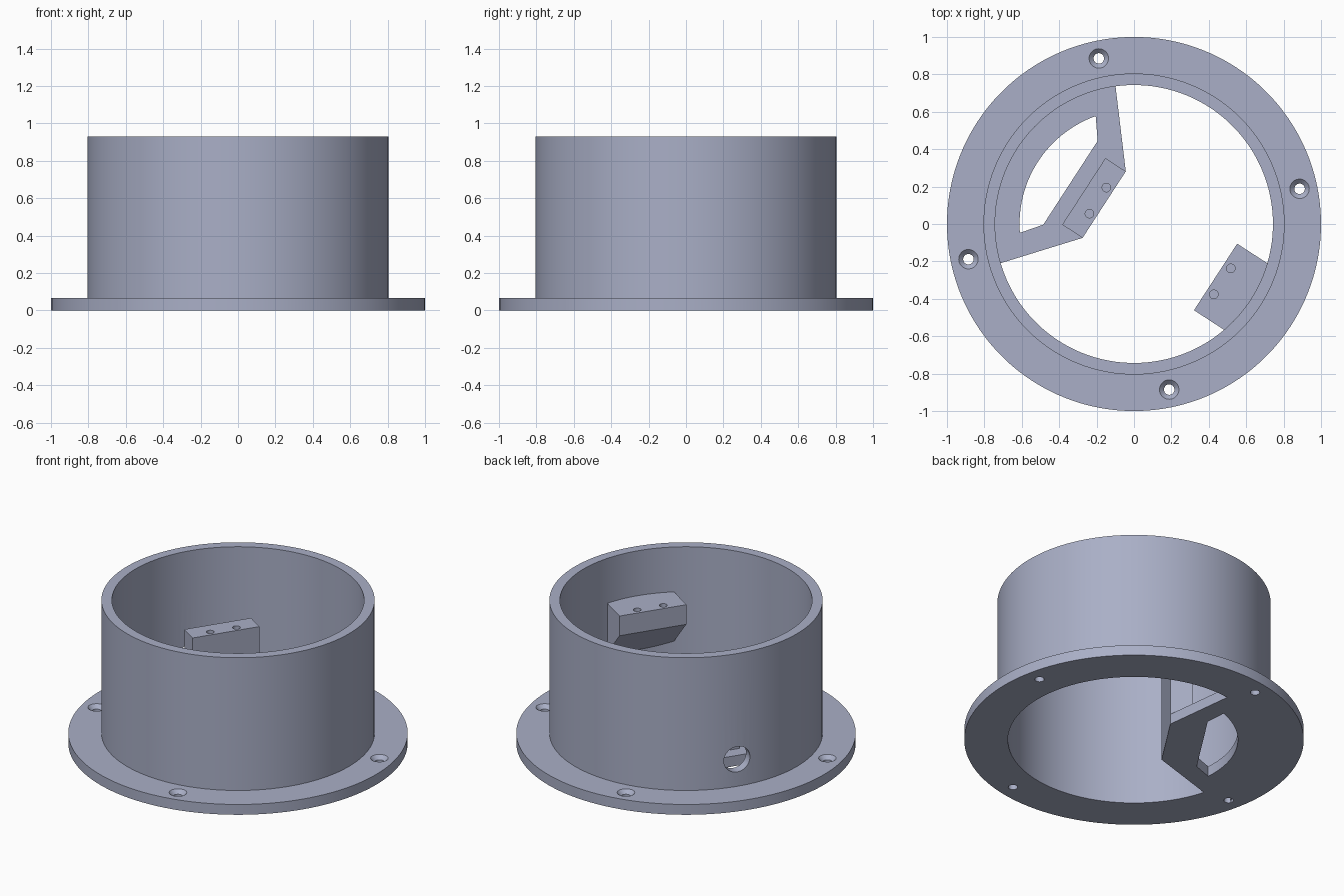
import bpy, bmesh, math
from mathutils import Matrix, Vector

if "Cube" in bpy.data.objects:
    bpy.data.objects.remove(bpy.data.objects["Cube"])

AXIS = Matrix.Rotation(math.radians(147), 4, 'Z')   # local +x runs towards the cable hole
R_IN, R_OUT, FLANGE_T, TOP = 0.743, 0.805, 0.067, 0.93
SHELF_Z = 0.638

metal = bpy.data.materials.new("blue_grey")
metal.diffuse_color = (0.40, 0.43, 0.57, 1)
metal.use_nodes = True
metal.node_tree.nodes["Principled BSDF"].inputs["Base Color"].default_value = metal.diffuse_color


def finish(name, bm, matrix):
    bmesh.ops.remove_doubles(bm, verts=bm.verts, dist=1e-5)
    bmesh.ops.recalc_face_normals(bm, faces=bm.faces)
    bm.transform(matrix)
    me = bpy.data.meshes.new(name)
    bm.to_mesh(me)
    bm.free()
    me.materials.append(metal)
    ob = bpy.data.objects.new(name, me)
    bpy.context.collection.objects.link(ob)
    return ob


def lathe(name, profile, segs, matrix=AXIS):
    """Revolve a closed (radius, z) profile about z."""
    bm = bmesh.new()
    vs = [bm.verts.new((r, 0, z)) for r, z in profile]
    es = [bm.edges.new((vs[i], vs[(i + 1) % len(vs)])) for i in range(len(vs))]
    bmesh.ops.spin(bm, geom=vs + es, axis=(0, 0, 1), cent=(0, 0, 0),
                   steps=segs, angle=math.tau)
    bmesh.ops.remove_doubles(bm, verts=bm.verts, dist=1e-5)
    bmesh.ops.dissolve_degenerate(bm, edges=bm.edges, dist=1e-6)
    return finish(name, bm, matrix)


def prism(name, outline, z0, z1, matrix=AXIS):
    bm = bmesh.new()
    face = bm.faces.new([bm.verts.new((x, y, z0)) for x, y in outline])
    ext = bmesh.ops.extrude_face_region(bm, geom=[face])
    for v in ext['geom']:
        if isinstance(v, bmesh.types.BMVert):
            v.co.z = z1
    return finish(name, bm, matrix)


def arc(r, a0, a1, n):
    return [(r * math.cos(a0 + (a1 - a0) * i / n), r * math.sin(a0 + (a1 - a0) * i / n))
            for i in range(n + 1)]


def drill(x, y, z0, z1, r, segs=32):
    return lathe("cutter", [(0, z0), (r, z0), (r, z1), (0, z1)], segs,
                 AXIS @ Matrix.Translation((x, y, 0)))


def cut(ob, cutters):
    """Subtract the cutters, bake the result and remove them."""
    for c in cutters:
        c.hide_render = True
        m = ob.modifiers.new("cut", 'BOOLEAN')
        m.operation, m.solver, m.object = 'DIFFERENCE', 'EXACT', c
    bpy.context.view_layer.update()
    dg = bpy.context.evaluated_depsgraph_get()
    baked = bpy.data.meshes.new_from_object(ob.evaluated_get(dg))
    ob.modifiers.clear()
    ob.data = baked
    for c in cutters:
        bpy.data.objects.remove(c)


# Flanged tube with countersunk screw holes and a round cable hole
body = lathe("flanged_tube", [(R_IN, 0), (1, 0), (1, FLANGE_T), (R_OUT, FLANGE_T),
                              (R_OUT, TOP), (R_IN, TOP)], 128)
cutters = []
for k in range(4):
    a = math.radians(45 + 90 * k)
    cutters.append(lathe("cutter", [(0, -0.02), (0.028, -0.02), (0.028, 0.043),
                                    (0.058, 0.073), (0, 0.073)], 32,
                         AXIS @ Matrix.Translation((0.905 * math.cos(a), 0.905 * math.sin(a), 0))))
cutters.append(lathe("cutter", [(0, 0.6), (0.083, 0.6), (0.083, 0.95), (0, 0.95)], 48,
                     AXIS @ Matrix.Translation((0, 0, 0.243)) @ Matrix.Rotation(math.pi / 2, 4, 'Y')))
cut(body, cutters)

# Floor plate with an arched opening
a = math.atan2(0.565, 0.485)
plate = prism("floor_plate", [(0.19, 0.212), (0.19, -0.212)] + arc(R_IN + 0.0005, -a, a, 40),
              0, FLANGE_T)
b = math.atan2(0.373, 0.487)
cut(plate, [prism("cutter", [(0.405, 0.267), (0.405, -0.267)] + arc(0.612, -b, b, 32), -0.1, 0.2)])

# Upright mounting post on the floor plate
post = prism("mounting_post", [(0.19, -0.212), (0.32, -0.212), (0.32, 0.212), (0.19, 0.212)],
             FLANGE_T, SHELF_Z)
cut(post, [drill(0.23, s * 0.083, SHELF_Z - 0.12, 0.8, 0.023) for s in (-1, 1)])

# Wall bracket opposite, with its underside sloping down to the wall
c = math.asin(0.212 / R_IN)
bracket = prism("wall_bracket", [(-0.52, 0.212)] + arc(R_IN + 0.001, math.pi - c, math.pi + c, 16)
                + [(-0.52, -0.212)], 0.2, SHELF_Z)
slope = prism("cutter", [(0.505, 0.51), (0.52, 0.51), (0.80, 0.23), (0.80, 0.1), (0.505, 0.1)],
              -0.4, 0.4,
              AXIS @ Matrix(((-1, 0, 0, 0), (0, 0, 1, 0), (0, 1, 0, 0), (0, 0, 0, 1))))
cut(bracket, [slope] + [drill(-0.563, s * 0.083, SHELF_Z - 0.1, 0.8, 0.023) for s in (-1, 1)])

# Smooth the round walls, keep the machined edges crisp
bpy.ops.object.select_all(action='DESELECT')
for ob in (body, plate, post, bracket):
    ob.select_set(True)
bpy.context.view_layer.objects.active = body
bpy.ops.object.shade_smooth_by_angle(angle=math.radians(25))
